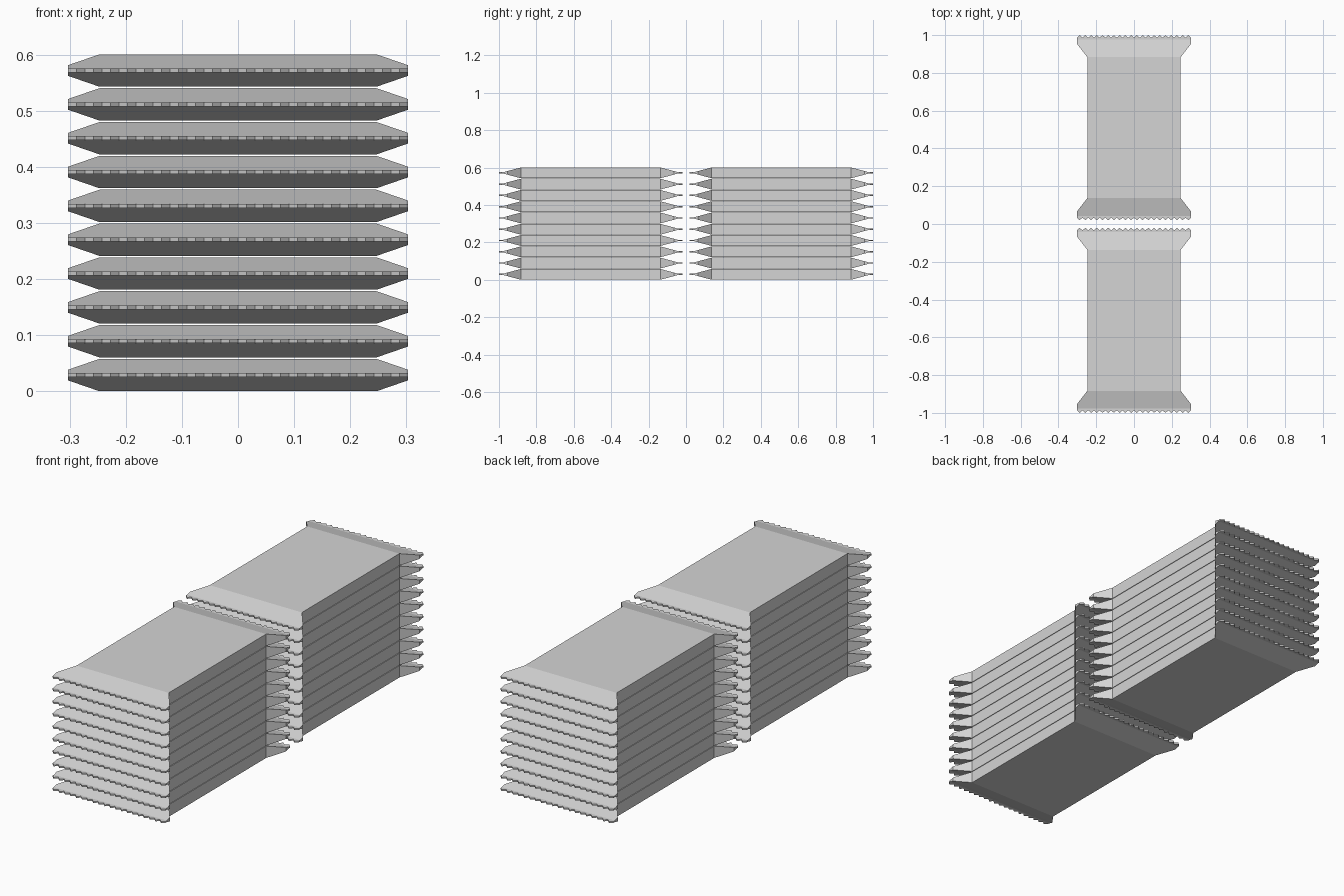
import bpy
import bmesh

cube = bpy.data.objects.get("Cube")
if cube:
    bpy.data.objects.remove(cube, do_unlink=True)

LAYERS = 10
PITCH = 0.0603
HALF_HEIGHT = 0.0288
TEETH = 20
FIN_WIDTH = 0.303
FIN_HALF = 0.0035
FIN_START, NOTCH_Y, TIP_Y = 0.467, 0.476, 0.49

# One plain wrapper colour
grey = bpy.data.materials.new("wrapper_grey")
grey.use_nodes = True
colour = (0.66, 0.66, 0.66, 1)
grey.diffuse_color = colour
grey.node_tree.nodes["Principled BSDF"].inputs["Base Color"].default_value = colour


def add_ring(bm, y, w, h):
    """Rectangular cross-section across the wrapper."""
    corners = ((-w, -h), (w, -h), (w, h), (-w, h))
    return [bm.verts.new((x, y, z)) for x, z in corners]


def add_fin(bm, side):
    """Thin crimped end with a zigzag edge."""
    outline = [(FIN_WIDTH, FIN_START), (-FIN_WIDTH, FIN_START)]
    for i in range(2 * TEETH + 1):
        x = -FIN_WIDTH + i * FIN_WIDTH / TEETH
        outline.append((x, TIP_Y if i % 2 else NOTCH_Y))
    low, high = ([bm.verts.new((x, side * y, z)) for x, y in outline]
                 for z in (-FIN_HALF, FIN_HALF))
    bm.faces.new(low)
    bm.faces.new(high)
    # The edge joined to the wrapper (index 0 to 1) stays open
    for i in range(1, len(outline)):
        j = (i + 1) % len(outline)
        bm.faces.new((low[i], low[j], high[j], high[i]))


def make_wrapper():
    bm = bmesh.new()
    # Body, flared shoulder and flat end: distance, half width, half height
    half = [(0.373, 0.247, HALF_HEIGHT),
            (0.445, FIN_WIDTH, 0.0095),
            (FIN_START, FIN_WIDTH, FIN_HALF)]
    sections = [(-y, w, h) for y, w, h in reversed(half)] + half
    rings = [add_ring(bm, *s) for s in sections]
    for a, b in zip(rings, rings[1:]):
        for i in range(4):
            j = (i + 1) % 4
            bm.faces.new((a[i], a[j], b[j], b[i]))
    for side in (-1, 1):
        add_fin(bm, side)
    bmesh.ops.remove_doubles(bm, verts=bm.verts, dist=0.0001)
    bmesh.ops.recalc_face_normals(bm, faces=bm.faces)
    mesh = bpy.data.meshes.new("wrapped_bar")
    bm.to_mesh(mesh)
    bm.free()
    mesh.materials.append(grey)
    return mesh


# Two stacks, one behind the other
wrapper = make_wrapper()
for stack, y in (("front", -0.51), ("back", 0.51)):
    for layer in range(LAYERS):
        bar = bpy.data.objects.new(f"{stack}_bar_{layer + 1}", wrapper)
        bar.location = (0, y, HALF_HEIGHT + layer * PITCH)
        bpy.context.collection.objects.link(bar)
